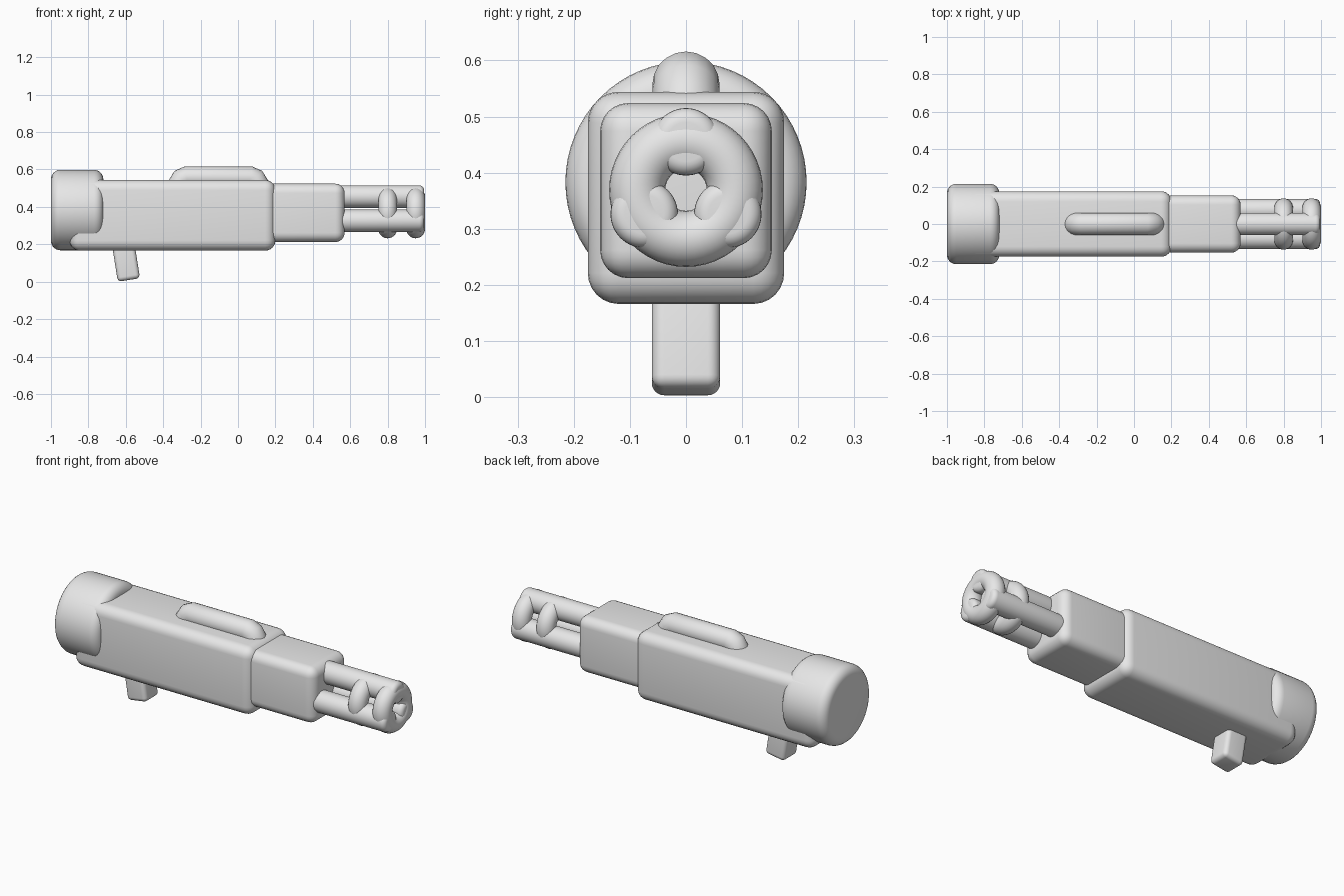
import bpy
from math import radians, sin, cos, pi

cube = bpy.data.objects.get("Cube")
if cube:
    bpy.data.objects.remove(cube, do_unlink=True)

grey = bpy.data.materials.new("plain grey")
grey.use_nodes = True
grey.diffuse_color = (0.8, 0.8, 0.8, 1)
grey.node_tree.nodes["Principled BSDF"].inputs["Base Color"].default_value = (0.8, 0.8, 0.8, 1)


def finish(name, bevel=0):
    """Name, colour, round and smooth the active object."""
    ob = bpy.context.object
    ob.name = name
    ob.data.materials.append(grey)
    if bevel:
        bpy.ops.object.transform_apply(location=False, rotation=False, scale=True)
        mod = ob.modifiers.new("round edges", "BEVEL")
        mod.width = bevel
        mod.segments = 6
        mod.limit_method = "ANGLE"
        mod.angle_limit = radians(40)
        bpy.ops.object.modifier_apply(modifier=mod.name)
    bpy.ops.object.shade_smooth_by_angle(angle=radians(35))
    return ob


def box(name, center, size, bevel, tilt=0):
    bpy.ops.mesh.primitive_cube_add(size=1, location=center, rotation=(0, tilt, 0))
    bpy.context.object.scale = size
    return finish(name, bevel)


def rod(name, x0, x1, y, z, radius, bevel):
    bpy.ops.mesh.primitive_cylinder_add(
        vertices=64, radius=radius, depth=x1 - x0,
        location=((x0 + x1) / 2, y, z), rotation=(0, pi / 2, 0))
    return finish(name, bevel)


# Main housing, narrower front housing and rear drum
box("main_housing", (-0.35, 0, 0.355), (1.1, 0.35, 0.378), 0.055)
box("front_housing", (0.32, 0, 0.368), (0.5, 0.306, 0.312), 0.05)
rod("rear_drum", -1, -0.72, 0, 0.383, 0.215, 0.05)

# Grip stub under the housing, leaning forward at the bottom
box("grip", (-0.6, 0, 0.115), (0.12, 0.122, 0.214), 0.022, radians(-9))

# Three barrels around one axis
AXIS_Z = 0.369
SPREAD = 0.086
for i, name in enumerate(("top_barrel", "left_barrel", "right_barrel")):
    a = pi / 2 + i * 2 * pi / 3
    rod(name, 0.45, 0.995, SPREAD * cos(a), AXIS_Z + SPREAD * sin(a), 0.06, 0.025)

# Rings that clamp the barrels together
for name, x in (("rear_ring", 0.8), ("muzzle_ring", 0.95)):
    bpy.ops.mesh.primitive_torus_add(
        major_radius=0.087, minor_radius=0.05, major_segments=48, minor_segments=24,
        location=(x, 0, AXIS_Z), rotation=(0, pi / 2, 0))
    finish(name)

# Carry handle: a round bar with both ends bent down into the housing
half = [(0.225, 0.46), (0.21, 0.52), (0.195, 0.547), (0.17, 0.557)]
path = [(-0.105 - dx, z) for dx, z in half]
path += [(-0.105 + dx, z) for dx, z in reversed(half)]
curve = bpy.data.curves.new("handle", "CURVE")
curve.dimensions = "3D"
curve.bevel_depth = 0.06
curve.bevel_resolution = 8
curve.use_fill_caps = True
spline = curve.splines.new("POLY")
spline.points.add(len(path) - 1)
for point, (x, z) in zip(spline.points, path):
    point.co = (x, 0, z, 1)
handle = bpy.data.objects.new("handle", curve)
bpy.context.collection.objects.link(handle)
bpy.ops.object.select_all(action="DESELECT")
handle.select_set(True)
bpy.context.view_layer.objects.active = handle
bpy.ops.object.convert(target="MESH")
finish("carry_handle")
